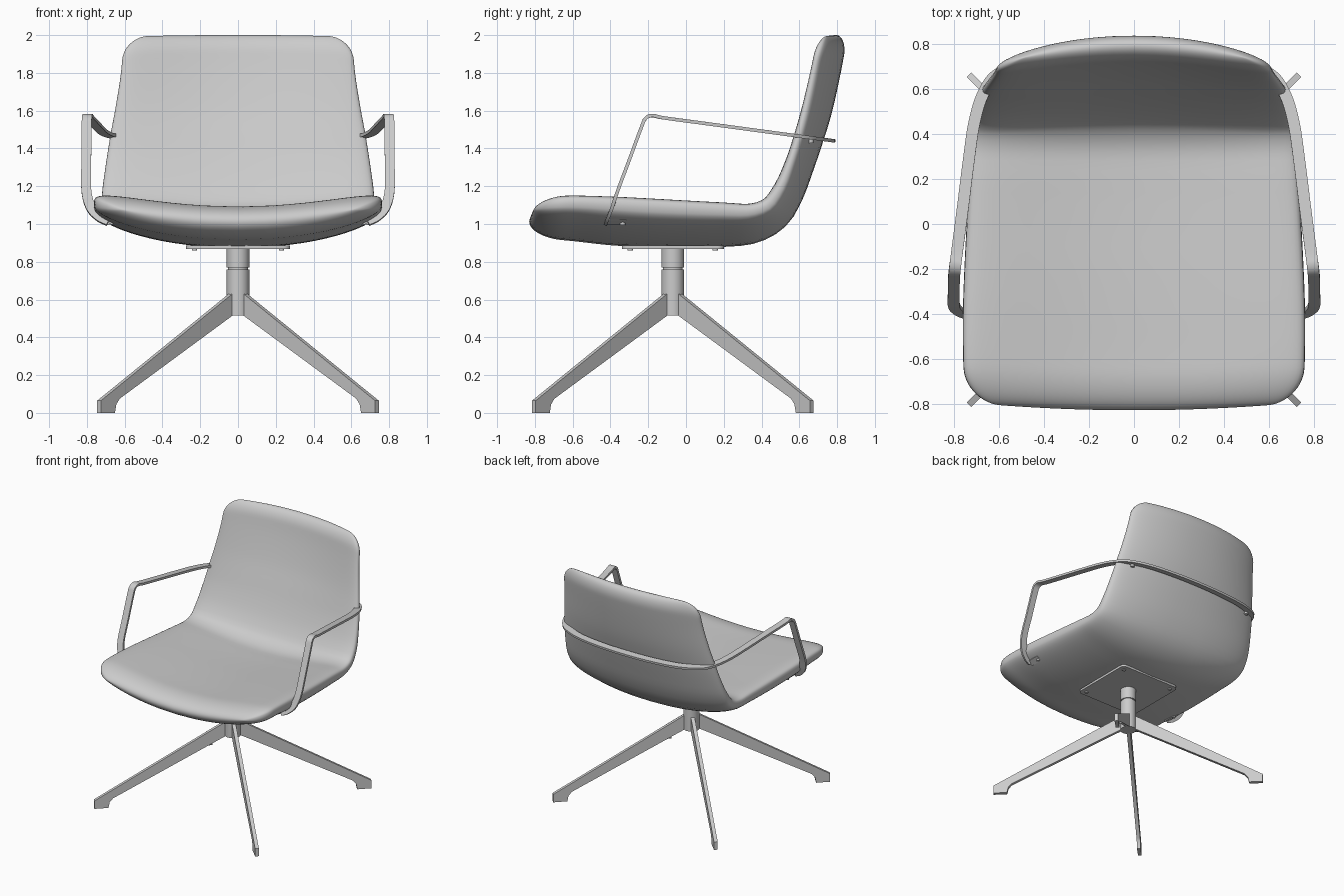
import bpy, bmesh, math
from mathutils import Vector, Matrix

if "Cube" in bpy.data.objects:
    bpy.data.objects.remove(bpy.data.objects["Cube"])

grey = bpy.data.materials.new("light grey")
grey.use_nodes = True
grey.diffuse_color = (0.6, 0.6, 0.6, 1)
grey.node_tree.nodes["Principled BSDF"].inputs["Base Color"].default_value = (0.6, 0.6, 0.6, 1)

PIVOT_Y = -0.07  # the base sits slightly forward of centre


def finish(name, bm, angle=35):
    bmesh.ops.remove_doubles(bm, verts=bm.verts, dist=1e-5)
    bmesh.ops.recalc_face_normals(bm, faces=bm.faces)
    mesh = bpy.data.meshes.new(name)
    bm.to_mesh(mesh)
    bm.free()
    for p in mesh.polygons:
        p.use_smooth = True
    mesh.set_sharp_from_angle(angle=math.radians(angle))
    mesh.materials.append(grey)
    obj = bpy.data.objects.new(name, mesh)
    bpy.context.scene.collection.objects.link(obj)


def spline(points, steps):
    """Smooth curve through points of any dimension."""
    pts = [Vector(p) for p in points]
    pts = [pts[0] * 2 - pts[1]] + pts + [pts[-1] * 2 - pts[-2]]
    out = []
    for a, b, c, d in zip(pts, pts[1:], pts[2:], pts[3:]):
        for i in range(steps):
            t = i / steps
            out.append((b * 2 + (c - a) * t + (a * 2 - b * 5 + c * 4 - d) * t ** 2
                        + (b * 3 - a - c * 3 + d) * t ** 3) / 2)
    return out + [pts[-2]]


def loft(bm, rings, caps=False):
    rows = [[bm.verts.new(p) for p in ring] for ring in rings]
    n = len(rows[0])
    for r, s in zip(rows, rows[1:]):
        for i in range(n):
            j = (i + 1) % n
            bm.faces.new((r[i], r[j], s[j], s[i]))
    if caps:
        bm.faces.new(rows[0])
        bm.faces.new(rows[-1])


def cylinder(name, x, y, z0, z1, radius, segments=32):
    bm = bmesh.new()
    place = Matrix.Translation((x, y, (z0 + z1) / 2))
    bmesh.ops.create_cone(bm, cap_ends=True, segments=segments, radius1=radius,
                          radius2=radius, depth=z1 - z0, matrix=place)
    finish(name, bm)


# Upholstered shell: y, z, half thickness, half width, side curl
stations = [
    (-.83, 1.015, .085, .755, .095), (-.6, 1.0, .09, .762, .112),
    (-.4, .986, .098, .762, .115), (-.2, .977, .1, .755, .112),
    (0, .971, .097, .745, .108), (.18, .97, .092, .735, .102),
    (.35, .98, .084, .728, .09), (.475, 1.045, .078, .724, .07),
    (.55, 1.16, .073, .718, .06), (.608, 1.3, .068, .70, .06),
    (.661, 1.45, .066, .677, .066), (.71, 1.6, .063, .65, .076),
    (.76, 1.8, .058, .62, .083), (.8, 2.0, .055, .605, .085)]


def power(v, e):
    return math.copysign(abs(v) ** e, v)


def rounding(d, radius):
    """Quarter-round growing from 0 at the end to 1 at the radius."""
    k = 1 - min(max(d / radius, 0), 1)
    return math.sqrt(1 - k * k)


def build_shell():
    dense = spline(stations, 40)
    dist = [0]
    for a, b in zip(dense, dense[1:]):
        dist.append(dist[-1] + math.hypot(b[0] - a[0], b[1] - a[1]))
    total, rows, around, k = dist[-1], 72, 64, 0
    rings = []
    for m in range(rows + 1):
        d = total * (1 - math.cos(math.pi * m / rows)) / 2
        while k < len(dense) - 2 and dist[k + 1] < d:
            k += 1
        f = min(max((d - dist[k]) / (dist[k + 1] - dist[k]), 0), 1)
        y, z, h, w, curl = dense[k].lerp(dense[k + 1], f)
        lo, hi = dense[max(k - 3, 0)], dense[min(k + 4, len(dense) - 1)]
        tan = Vector((0, hi[0] - lo[0], hi[1] - lo[1])).normalized()
        nor = Vector((0, -tan.z, tan.y))
        end = total - d
        h *= rounding(d, .18) * rounding(end, .1)
        half = w - .16 * (1 - rounding(d, .16)) - .13 * (1 - rounding(end, .13))
        sweep = .03 - .055 * d / total
        # the rim gets rounder towards the back
        e = .625 + .15 * min(max((z - 1.05) / .3, 0), 1)
        ring = []
        for i in range(around):
            a = 2 * math.pi * i / around
            x = half * power(math.cos(a), e)
            q = (x / w) ** 2
            lift = h * power(math.sin(a), e) + curl * q
            ring.append(Vector((x, y, z)) + nor * lift + tan * (sweep * q))
        rings.append(ring)
    bm = bmesh.new()
    loft(bm, rings)
    finish("seat_shell", bm, 80)


build_shell()

# Armrest: one flat band running up, along the sides and round the back
RISE, FLAT = 70, -8
half_path = [(.685, -.42, 1.015, RISE), (.735, -.41, 1.04, RISE),
             (.78, -.39, 1.09, RISE), (.803, -.36, 1.18, RISE),
             (.803, -.30, 1.34, RISE), (.802, -.237, 1.51, RISE),
             (.80, -.215, 1.558, 55), (.796, -.18, 1.574, 12)]
half_path += [(x, y, 1.573 - .135 * (y + .2), FLAT) for x, y in
              ((.788, -.12), (.762, .08), (.737, .28), (.712, .45),
               (.672, .58), (.605, .668), (.45, .728), (.23, .757))]
full_path = half_path + [(0, .765, 1.443, FLAT)]
full_path += [(-x, y, z, a) for x, y, z, a in reversed(half_path)]


def build_band(width, thick):
    pts = spline(full_path, 6)
    rings = []
    for i, p in enumerate(pts):
        tan = (pts[min(i + 1, len(pts) - 1)] - pts[max(i - 1, 0)]).xyz.normalized()
        a = math.radians(p[3])
        side = tan.cross(Vector((0, -math.sin(a), math.cos(a)))).normalized()
        up = side.cross(tan).normalized()
        rings.append([p.xyz + side * (sx * width / 2) + up * (sz * thick / 2)
                      for sx, sz in ((-1, -1), (1, -1), (1, 1), (-1, 1))])
    bm = bmesh.new()
    loft(bm, rings, caps=True)
    finish("armrest_band", bm)


build_band(.052, .018)

# Armrest fixings under the seat and behind the back
for side, s in (("left", 1), ("right", -1)):
    bm = bmesh.new()
    place = (Matrix.Translation((s * .685, -.37, 1.012)) @ Matrix.Rotation(s * -.45, 4, 'Y')
             @ Matrix.Diagonal((.05, .11, .012, 1)))
    bmesh.ops.create_cube(bm, size=1, matrix=place)
    finish(side + "_armrest_foot", bm)
    cylinder(side + "_armrest_screw", s * .68, -.335, .994, 1.012, .014, 16)
    cylinder(side + "_back_fixing", s * .57, .66, 1.43, 1.46, .016, 16)

# Mounting plate with rounded corners and screws
bm = bmesh.new()
bmesh.ops.create_cube(bm, size=1, matrix=Matrix.Translation((0, PIVOT_Y, .876))
                      @ Matrix.Diagonal((.55, .54, .018, 1)))
upright = [e for e in bm.edges if abs(e.verts[0].co.z - e.verts[1].co.z) > .01]
bmesh.ops.bevel(bm, geom=upright, offset=.035, segments=5, affect='EDGES', profile=.5)
finish("mounting_plate", bm)
for i in range(4):
    sx, sy = (-1) ** i, (-1) ** (i // 2)
    cylinder("plate_screw", sx * .23, PIVOT_Y + sy * .225, .86, .87, .014, 16)

# Swivel column
cylinder("column_upper", 0, PIVOT_Y, .77, .872, .06)
cylinder("column_neck", 0, PIVOT_Y, .75, .78, .052)
cylinder("column_hub", 0, PIVOT_Y, .515, .76, .06)

# Four flat legs on the diagonals, each with a small foot
profile = [(.03, .515), (.03, .645), (1.04, .065), (1.04, 0),
           (.935, 0), (.925, .045), (.9, .075), (.055, .515)]
for i, name in enumerate(("back_left", "back_right", "front_right", "front_left")):
    turn = Matrix.Translation((0, PIVOT_Y, 0)) @ Matrix.Rotation(math.radians(45 + 90 * i), 4, 'Z')
    bm = bmesh.new()
    loft(bm, [[turn @ Vector((r, t, z)) for r, z in profile] for t in (-.014, .014)], caps=True)
    finish(name + "_leg", bm)
